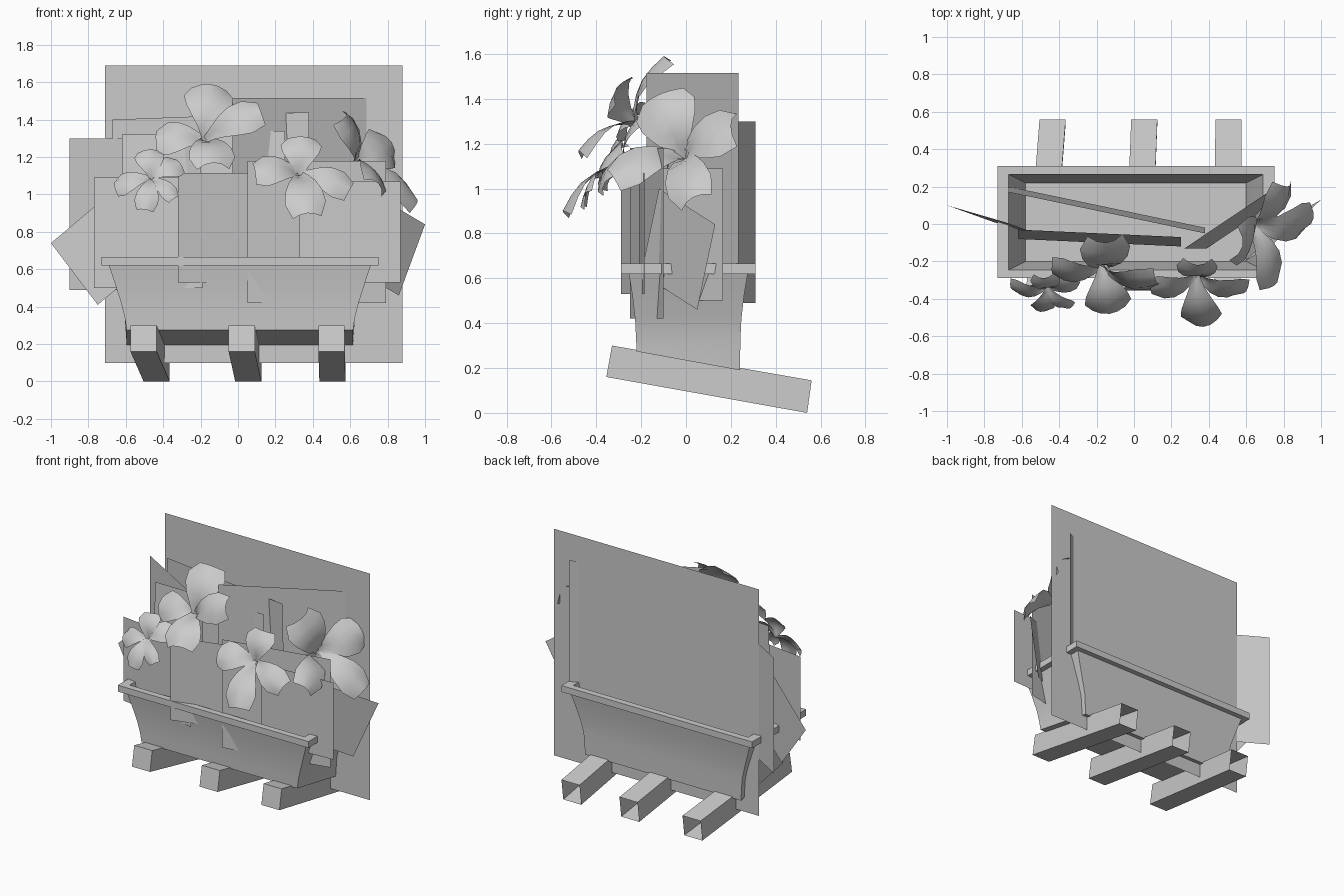
import bpy, bmesh, math
from mathutils import Vector

cube = bpy.data.objects.get("Cube")
if cube:
    bpy.data.objects.remove(cube, do_unlink=True)

grey = bpy.data.materials.new("light_grey")
grey.use_nodes = True
COLOUR = (0.6, 0.6, 0.6, 1)
grey.diffuse_color = COLOUR
grey.node_tree.nodes["Principled BSDF"].inputs["Base Color"].default_value = COLOUR


def make(name, bm, smooth=None):
    me = bpy.data.meshes.new(name)
    bm.to_mesh(me)
    bm.free()
    me.materials.append(grey)
    ob = bpy.data.objects.new(name, me)
    bpy.context.collection.objects.link(ob)
    if smooth:
        bpy.ops.object.select_all(action='DESELECT')
        ob.select_set(True)
        bpy.context.view_layer.objects.active = ob
        bpy.ops.object.shade_smooth_by_angle(angle=math.radians(smooth))


def quad(name, corners):
    bm = bmesh.new()
    bm.faces.new([bm.verts.new(c) for c in corners])
    make(name, bm)


def card(name, a, b, z0, z1, lean=(0, 0), rise=0):
    """Upright card between plan points; lean shifts the foot, rise lifts end b."""
    quad(name, [(a[0] + lean[0], a[1] + lean[1], z0),
                (b[0] + lean[0], b[1] + lean[1], z0 + rise),
                (b[0], b[1], z1 + rise), (a[0], a[1], z1)])


def square(name, p, q, r):
    """Tilted card from a corner and its two neighbours."""
    p, q, r = Vector(p), Vector(q), Vector(r)
    quad(name, [p, q, q + r - p, r])


# Planter box: flared outer wall, rim, inner wall and floor as stacked rings
def planter():
    rings = [(.605, .23, None), (.615, .233, .34), (.635, .237, .42), (.67, .25, .53),
             (.70, .265, .62), (.74, .30, .62), (.74, .30, .665), (.68, .255, .665),
             (.67, .25, .62), (.62, .225, .45), (.59, .21, .30)]
    bm = bmesh.new()
    loops = []
    for hx, hy, z in rings:
        loop = []
        for sx, sy in ((-1, -1), (1, -1), (1, 1), (-1, 1)):
            h = z if z else .232 - sy * .042
            loop.append(bm.verts.new((.01 + sx * hx, .01 + sy * hy, h)))
        loops.append(loop)
    for lo, hi in zip(loops, loops[1:]):
        for i in range(4):
            j = (i + 1) % 4
            bm.faces.new((lo[i], lo[j], hi[j], hi[i]))
    bm.faces.new(loops[0][::-1])
    bm.faces.new(loops[-1])
    make("planter_box", bm, 30)


planter()


# Sloping support beams, hollow and open at the back
def beam(name, x_front, x_back, half=.07):
    profile = [(-.355, .16, x_front), (.54, 0, x_back), (.56, .145, x_back), (-.33, .30, x_front)]
    bm = bmesh.new()
    left, right = ([bm.verts.new((x + s * half, y, z)) for y, z, x in profile] for s in (-1, 1))
    bm.faces.new(left[::-1])
    bm.faces.new(right)
    for i in (0, 2, 3):
        j = (i + 1) % 4
        bm.faces.new((left[i], left[j], right[j], right[i]))
    bmesh.ops.recalc_face_normals(bm, faces=bm.faces)
    make(name, bm)


beam("right_beam", -.505, -.435)
beam("middle_beam", .02, .055)
beam("left_beam", .5, .505)

# Foliage cards
card("back_foliage", (-.71, .205), (.88, .205), .10, 1.69)
card("right_rear_foliage", (-.90, .31), (-.20, -.10), .49, 1.30)
card("left_rear_foliage", (-.03, -.175), (.745, .235), .64, 1.515)
card("wide_foliage", (-.67, .17), (.38, -.05), .50, 1.40, (0, .03), .04)
card("middle_foliage", (-.62, -.03), (.25, -.07), .44, 1.32, (0, -.05), .02)
card("right_front_foliage", (-.77, -.17), (-.19, -.25), .50, 1.09)
card("centre_front_foliage", (-.32, -.29), (.25, -.13), .53, 1.115)
card("left_front_foliage", (.05, -.25), (.79, -.10), .42, 1.18)
card("small_left_foliage", (.33, -.21), (.87, -.185), .53, 1.07)
card("inner_foliage", (.27, -.13), (.71, .165), .50, 1.09, (.12, 0))
square("left_side_foliage", (.86, .05, .46), (1, .13, .84), (.59, -.2, .62))
square("right_side_foliage", (-1, .1, .74), (-.75, .01, .41), (-.69, .01, 1.0))


# Flowers: arched, cupped petals widening from the throat to blunt tips
def flower(name, centre, facing, petals):
    bm = bmesh.new()
    c, n = Vector(centre), Vector(facing).normalized()
    shape = [.18, .38, .66, .9, 1, .7]
    cols = (-1, -.5, 0, .5, 1)
    for x, y, z, width in petals:
        d = Vector((x, y, z)) - c
        side = d.cross(n).normalized()
        up = side.cross(d).normalized()
        if up.dot(n) < 0:
            up = -up
        rows = []
        for i, w in enumerate(shape):
            t = i / (len(shape) - 1)
            arch = math.sin(t * math.pi) * .17 * d.length
            row = []
            for s in cols:
                cup = (.2 - .55 * t) * s * s * width * .5
                trim = -.04 * d.length * s * s * t
                row.append(bm.verts.new(c + d * t + d.normalized() * trim
                                        + side * s * w * width / 2 + up * (arch + cup)))
            rows.append(row)
        for a, b in zip(rows, rows[1:]):
            for k in range(len(cols) - 1):
                bm.faces.new((a[k], a[k + 1], b[k + 1], b[k]))
    make(name, bm, 60)


flower("small_right_flower", (-.46, -.33, 1.08), (0, -.8, .6),
       [(-.48, -.29, 1.24, .16), (-.66, -.34, 1.04, .14), (-.31, -.30, 1.17, .15),
        (-.50, -.47, .92, .13), (-.34, -.45, .98, .10)])
flower("top_flower", (-.17, -.21, 1.28), (.1, -.8, .55),
       [(-.15, -.10, 1.59, .27), (-.44, -.25, 1.30, .21), (.12, -.31, 1.45, .21),
        (-.13, -.48, 1.17, .25)])
flower("front_flower", (.33, -.26, 1.10), (0, -.8, .6),
       [(.34, -.22, 1.31, .22), (.09, -.36, 1.13, .20), (.60, -.36, 1.03, .18),
        (.37, -.55, .90, .22)])
flower("left_flower", (.60, 0, 1.13), (.75, -.4, .5),
       [(.82, .20, 1.28, .25), (.58, -.12, 1.42, .29), (.96, .03, .96, .22),
        (.75, -.33, 1.06, .21)])
